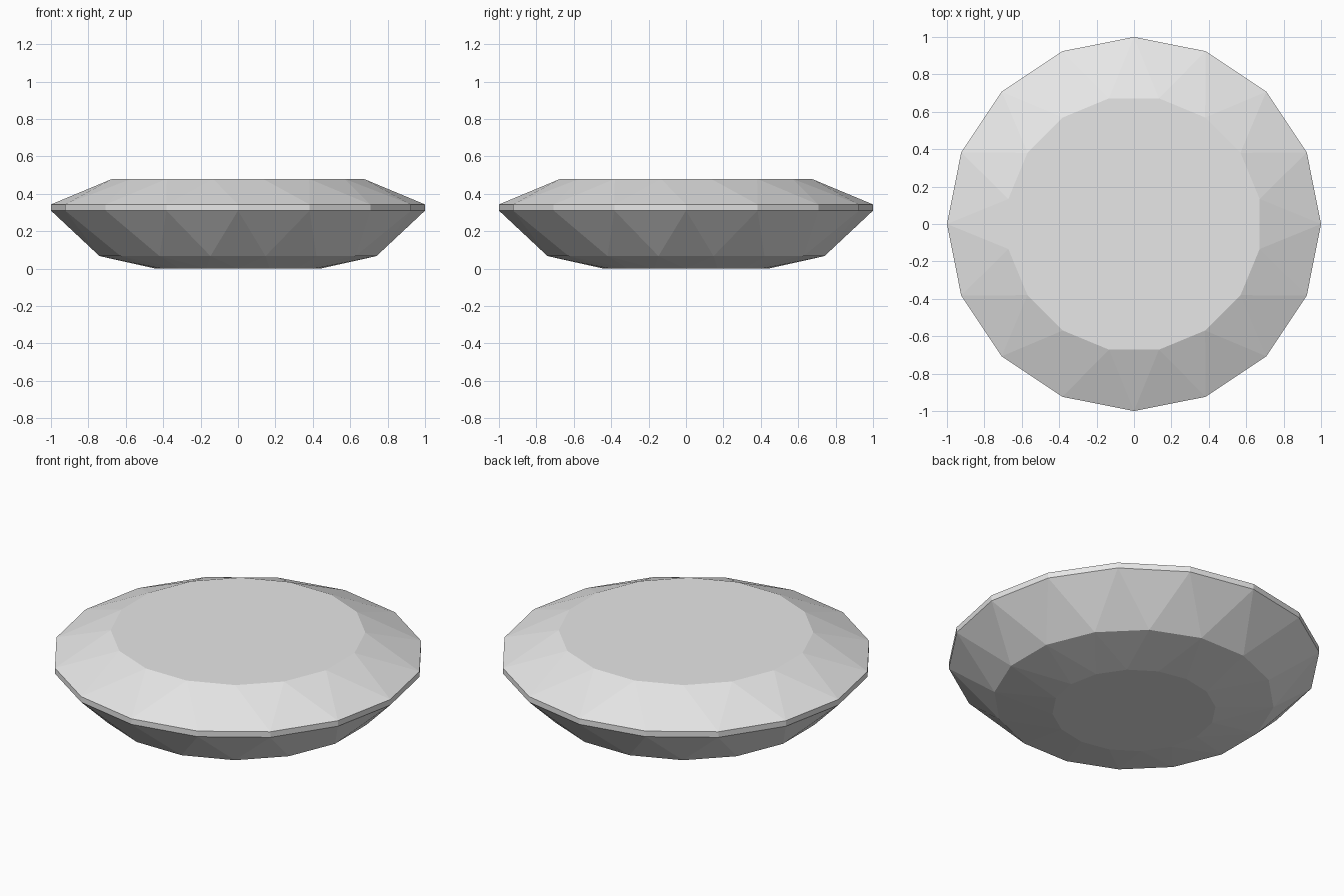
import bpy
import bmesh
from math import cos, sin, tau

SIDES = 16

cube = bpy.data.objects.get("Cube")
if cube:
    bpy.data.objects.remove(cube, do_unlink=True)

# Pale grey stone
stone = bpy.data.materials.new("pale_grey_stone")
stone.use_nodes = True
colour = (0.8, 0.8, 0.8, 1)
stone.diffuse_color = colour
stone.node_tree.nodes["Principled BSDF"].inputs["Base Color"].default_value = colour

bm = bmesh.new()


def ring(radius, z, turn):
    """Ring of vertices, turned by a fraction of one side."""
    angles = [tau * (i + turn) / SIDES for i in range(SIDES)]
    return [bm.verts.new((radius * cos(a), radius * sin(a), z)) for a in angles]


def facets(whole, half):
    """Zigzag triangles between an unturned ring and a half-turned ring."""
    for i in range(SIDES):
        j = (i + 1) % SIDES
        bm.faces.new((whole[i], whole[j], half[i]))
        bm.faces.new((half[i], whole[j], half[j]))


# Rings from the base to the table
base = ring(0.44, 0, 0)
lower = ring(0.755, 0.067, 0.5)
girdle_low = ring(1, 0.31, 0)
girdle_high = ring(1, 0.343, 0)
table = ring(0.685, 0.48, 0.5)

# Base, pavilion, girdle, crown and table faces
bm.faces.new(base)
facets(base, lower)
facets(girdle_low, lower)
for i in range(SIDES):
    j = (i + 1) % SIDES
    bm.faces.new((girdle_low[i], girdle_low[j], girdle_high[j], girdle_high[i]))
facets(girdle_high, table)
bm.faces.new(table)
bmesh.ops.recalc_face_normals(bm, faces=bm.faces)

mesh = bpy.data.meshes.new("cut_gem")
bm.to_mesh(mesh)
bm.free()
mesh.materials.append(stone)
gem = bpy.data.objects.new("cut_gem", mesh)
bpy.context.collection.objects.link(gem)
